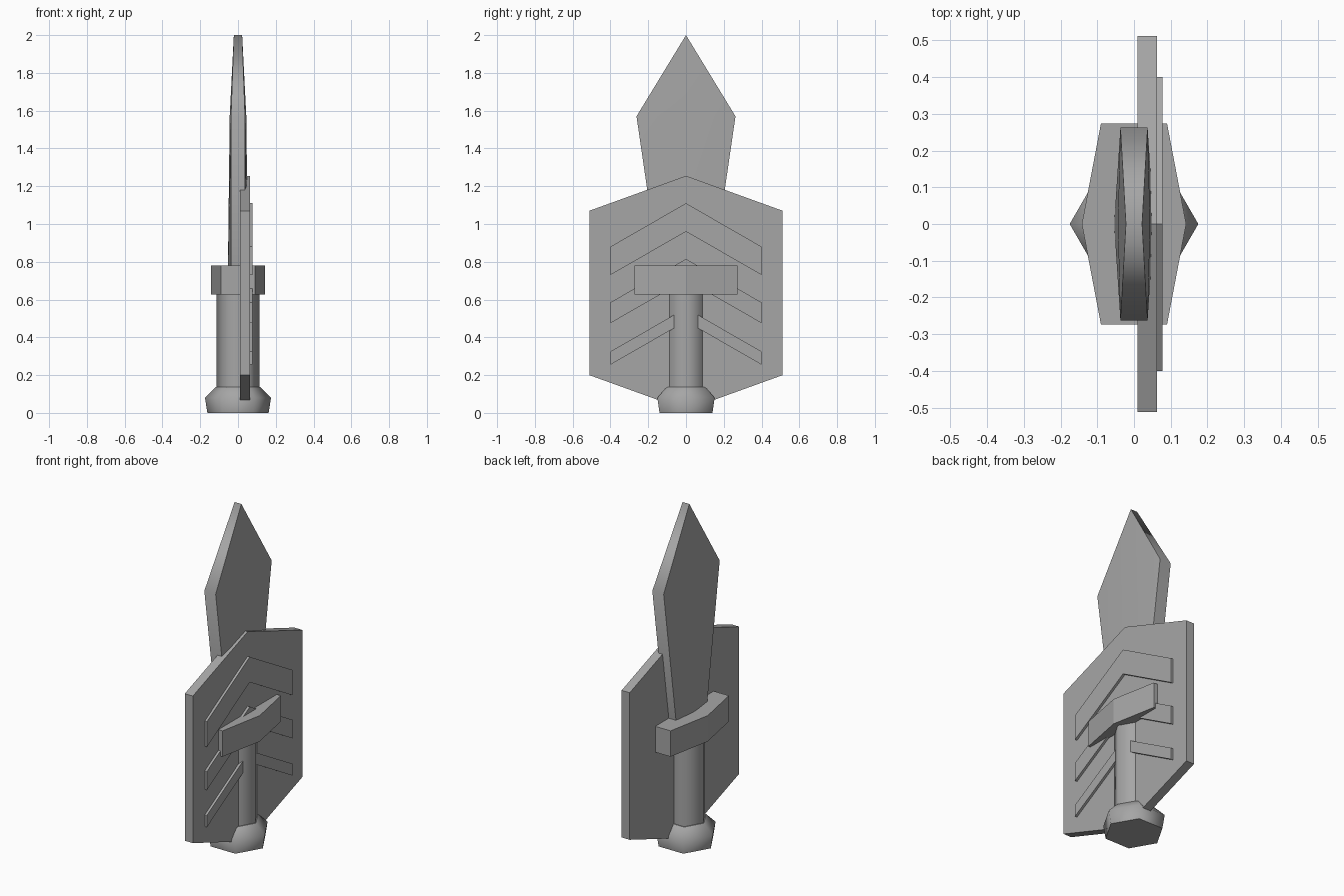
import bpy, bmesh, math

cube = bpy.data.objects.get("Cube")
if cube:
    bpy.data.objects.remove(cube, do_unlink=True)

grey = bpy.data.materials.new("plain grey")
grey.use_nodes = True
colour = (0.38, 0.38, 0.38, 1)
grey.diffuse_color = colour
grey.node_tree.nodes["Principled BSDF"].inputs["Base Color"].default_value = colour


def finish(name, bm):
    """Turn a bmesh into a named, coloured object."""
    bmesh.ops.recalc_face_normals(bm, faces=bm.faces)
    mesh = bpy.data.meshes.new(name)
    bm.to_mesh(mesh)
    bm.free()
    mesh.materials.append(grey)
    obj = bpy.data.objects.new(name, mesh)
    bpy.context.collection.objects.link(obj)
    return obj


def prism(name, points, offset):
    """Extrude a flat outline of 3D points along an offset."""
    bm = bmesh.new()
    face = bm.faces.new([bm.verts.new(p) for p in points])
    new = bmesh.ops.extrude_face_region(bm, geom=[face])["geom"]
    verts = [v for v in new if isinstance(v, bmesh.types.BMVert)]
    bmesh.ops.translate(bm, verts=verts, vec=offset)
    return finish(name, bm)


def six_sided(name, profile):
    """Stack six-sided rings of (radius, height), smooth around the side."""
    bm = bmesh.new()
    rings = [[bm.verts.new((r * math.cos(math.pi * i / 3),
                            r * math.sin(math.pi * i / 3), z)) for i in range(6)]
             for r, z in profile]
    for low, high in zip(rings, rings[1:]):
        for i in range(6):
            j = (i + 1) % 6
            bm.faces.new((low[i], low[j], high[j], high[i])).smooth = True
    for ring in (rings[0], rings[-1]):
        cap = bm.faces.new(ring)
        for e in cap.edges:
            e.smooth = False
    return finish(name, bm)


# Grip and pommel
six_sided("grip", [(0.113, 0.12), (0.113, 0.66)])
six_sided("pommel", [(0.162, 0), (0.175, 0.08), (0.118, 0.137)])

# Crossguard: long hexagon seen from above
prism("crossguard", [(-0.09, -0.273, 0.627), (0.09, -0.273, 0.627), (0.142, 0, 0.627),
                     (0.09, 0.273, 0.627), (-0.09, 0.273, 0.627), (-0.142, 0, 0.627)],
      (0, 0, 0.153))

# Blade: slightly ridged faces with a smooth rim running over the tip
bm = bmesh.new()
sides = []
for s in (-1, 1):
    ridge = [bm.verts.new((s * x, 0, z)) for x, z in
             ((0.054, 0.7), (0.044, 1.57), (0.022, 2))]
    left, right = [[bm.verts.new((s * 0.037, d * y, z)) for y, z in
                    ((0.135, 0.7), (0.262, 1.57))] for d in (1, -1)]
    for edge in (left, right):
        bm.faces.new((ridge[0], ridge[1], edge[1], edge[0]))
        bm.faces.new((ridge[1], ridge[2], edge[1]))
    sides.append([left[0], left[1], ridge[2], right[1], right[0], ridge[0]])
for i in range(6):
    j = (i + 1) % 6
    bm.faces.new((sides[0][i], sides[0][j], sides[1][j], sides[1][i]))
for face in bm.faces:
    face.smooth = True
for rim in sides:
    for i in range(6):
        bm.edges.get((rim[i], rim[(i + 1) % 6])).smooth = False
for i in (0, 4):
    bm.edges.get((sides[0][i], sides[1][i])).smooth = False
finish("blade", bm)

# Shield: pointed hexagonal plate
outline = [(0, 1.255), (0.512, 1.07), (0.512, 0.2), (0, 0.015), (-0.512, 0.2), (-0.512, 1.07)]
prism("shield", [(0.01, y, z) for y, z in outline], (0.053, 0, 0))

# Raised chevrons on the shield's outer face
for name, peak, width in (("upper", 1.11, 0.15), ("middle", 0.815, 0.11), ("lower", 0.555, 0.07)):
    low = peak - 0.23
    shape = [(0, peak), (0.4, low), (0.4, low - width), (0, peak - width),
             (-0.4, low - width), (-0.4, low)]
    prism(name + "_chevron", [(0.06, y, z) for y, z in shape], (0.017, 0, 0))
